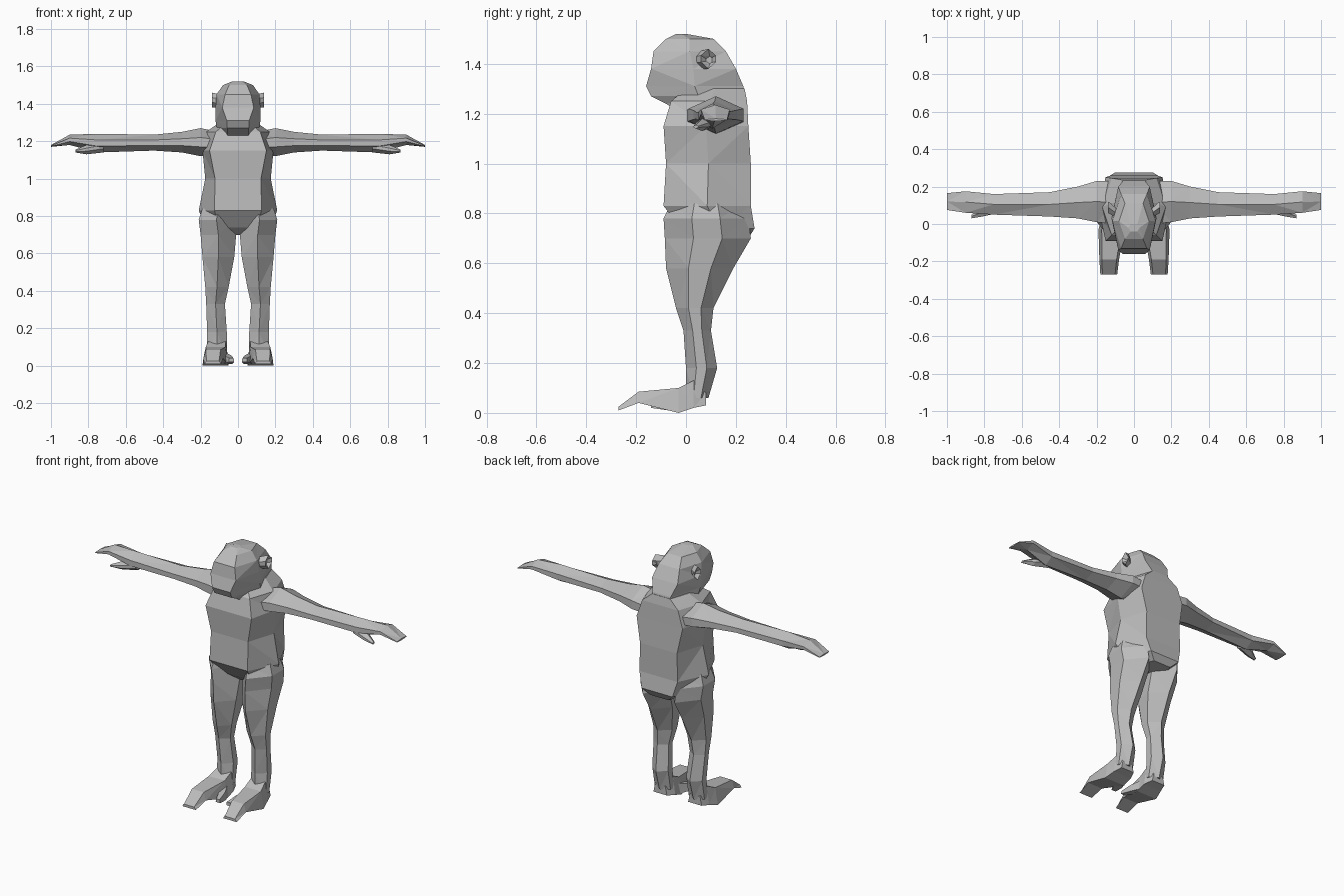
import bpy, bmesh

cube = bpy.data.objects.get("Cube")
if cube:
    bpy.data.objects.remove(cube, do_unlink=True)

GREY = (.5, .5, .5, 1)
fur = bpy.data.materials.new("grey_fur")
fur.use_nodes = True
fur.diffuse_color = GREY
fur.node_tree.nodes["Principled BSDF"].inputs["Base Color"].default_value = GREY


def loft(name, rings, side=1):
    """Skin a list of equal rings into one closed flat-shaded part."""
    bm = bmesh.new()
    loops = [[bm.verts.new((x * side, y, z)) for x, y, z in ring] for ring in rings]
    for lower, upper in zip(loops, loops[1:]):
        for i in range(len(lower)):
            bm.faces.new((lower[i - 1], lower[i], upper[i], upper[i - 1]))
    bm.faces.new(loops[0])
    bm.faces.new(loops[-1])
    bmesh.ops.recalc_face_normals(bm, faces=bm.faces)
    bmesh.ops.triangulate(bm, faces=bm.faces)
    mesh = bpy.data.meshes.new(name)
    bm.to_mesh(mesh)
    bm.free()
    mesh.materials.append(fur)
    bpy.context.collection.objects.link(bpy.data.objects.new(name, mesh))


def trunk_ring(z, front, back, wide, chest=.6):
    """Eight-sided section; chest is the share of the width that faces front."""
    middle = (front + back) / 2
    half = [(wide * chest, front), (wide, middle), (wide * chest, back)]
    mirrored = [(-x, y) for x, y in reversed(half)]
    outline = [(0, front)] + half + [(0, back)] + mirrored
    return [(x, y, z) for x, y in outline]


def hexagon(start, end, low, high):
    """Six-sided outline in a box, pointed along the second axis."""
    middle, shoulder = (start + end) / 2, (high - low) / 3
    lower, upper = low + shoulder, high - shoulder
    return [(middle, low), (end, lower), (end, upper),
            (middle, high), (start, upper), (start, lower)]


def side_ring(x, front, back, low, high):
    """Section of a part that runs sideways."""
    return [(x, y, z) for y, z in hexagon(front, back, low, high)]


def leg_ring(z, inner, outer, front, back):
    """Section of a part that stands upright."""
    return [(x, y, z) for x, y in hexagon(inner, outer, front, back)]


def foot_ring(y, inner, outer, low, high):
    """Slab section of a part that points forward, narrower on top."""
    bevel = (outer - inner) / 8
    return [(inner, y, low), (outer, y, low),
            (outer - bevel, y, high), (inner + bevel, y, high)]


# Torso, from the crotch to the base of the neck
loft("torso", [
    trunk_ring(z=.7, front=.03, back=.25, wide=.1),
    trunk_ring(z=.74, front=-.02, back=.275, wide=.17),
    trunk_ring(z=.83, front=-.09, back=.26, wide=.21),
    trunk_ring(z=1, front=-.08, back=.26, wide=.175, chest=.7),
    trunk_ring(z=1.15, front=-.09, back=.25, wide=.19, chest=.8),
    trunk_ring(z=1.25, front=-.06, back=.245, wide=.17, chest=.7),
    trunk_ring(z=1.3, front=0, back=.235, wide=.1),
])

# Head with muzzle, brow and a nape that slopes into the back
loft("head", [
    trunk_ring(z=1.2, front=-.02, back=.24, wide=.1),
    trunk_ring(z=1.24, front=-.08, back=.24, wide=.11, chest=.5),
    trunk_ring(z=1.27, front=-.14, back=.24, wide=.115, chest=.5),
    trunk_ring(z=1.31, front=-.16, back=.23, wide=.12, chest=.5),
    trunk_ring(z=1.38, front=-.14, back=.2, wide=.12, chest=.7),
    trunk_ring(z=1.45, front=-.13, back=.16, wide=.115),
    trunk_ring(z=1.5, front=-.08, back=.11, wide=.08),
    trunk_ring(z=1.52, front=-.04, back=0, wide=.03),
])

for label, side in (("left", 1), ("right", -1)):
    # Arm tapering into a flat hand
    loft(f"{label}_arm", [
        side_ring(x=.1, front=0, back=.23, low=1.12, high=1.25),
        side_ring(x=.2, front=.01, back=.23, low=1.12, high=1.27),
        side_ring(x=.3, front=.03, back=.2, low=1.14, high=1.25),
        side_ring(x=.45, front=.04, back=.17, low=1.15, high=1.235),
        side_ring(x=.75, front=.05, back=.16, low=1.14, high=1.24),
        side_ring(x=.9, front=.06, back=.175, low=1.18, high=1.235),
        side_ring(x=1, front=.075, back=.165, low=1.17, high=1.18),
    ], side)
    loft(f"{label}_thumb", [
        side_ring(x=.72, front=.06, back=.12, low=1.14, high=1.2),
        side_ring(x=.81, front=.04, back=.09, low=1.13, high=1.18),
        side_ring(x=.87, front=.03, back=.05, low=1.14, high=1.155),
    ], side)
    loft(f"{label}_ear", [
        side_ring(x=.09, front=.03, back=.08, low=1.38, high=1.45),
        side_ring(x=.14, front=.06, back=.12, low=1.38, high=1.46),
        side_ring(x=.12, front=.08, back=.11, low=1.4, high=1.43),
    ], side)

    # Leg with heavy thigh and slim shin
    loft(f"{label}_leg", [
        leg_ring(z=.84, inner=.02, outer=.19, front=-.06, back=.22),
        leg_ring(z=.78, inner=.02, outer=.21, front=-.09, back=.25),
        leg_ring(z=.7, inner=.01, outer=.2, front=-.085, back=.26),
        leg_ring(z=.58, inner=.02, outer=.19, front=-.08, back=.19),
        leg_ring(z=.42, inner=.05, outer=.175, front=-.04, back=.11),
        leg_ring(z=.33, inner=.07, outer=.17, front=-.01, back=.1),
        leg_ring(z=.18, inner=.06, outer=.165, front=0, back=.125),
        leg_ring(z=.06, inner=.06, outer=.165, front=0, back=.09),
    ], side)

    # Long foot with a separate grasping toe
    loft(f"{label}_foot", [
        foot_ring(y=.08, inner=.07, outer=.16, low=.03, high=.08),
        foot_ring(y=.03, inner=.05, outer=.175, low=.02, high=.13),
        foot_ring(y=-.03, inner=.05, outer=.19, low=0, high=.1),
        foot_ring(y=-.19, inner=.08, outer=.185, low=.04, high=.085),
        foot_ring(y=-.27, inner=.09, outer=.18, low=.01, high=.025),
    ], side)
    loft(f"{label}_big_toe", [
        foot_ring(y=0, inner=.06, outer=.12, low=.01, high=.07),
        foot_ring(y=-.07, inner=.03, outer=.08, low=.01, high=.055),
        foot_ring(y=-.14, inner=.02, outer=.05, low=.02, high=.04),
    ], side)
